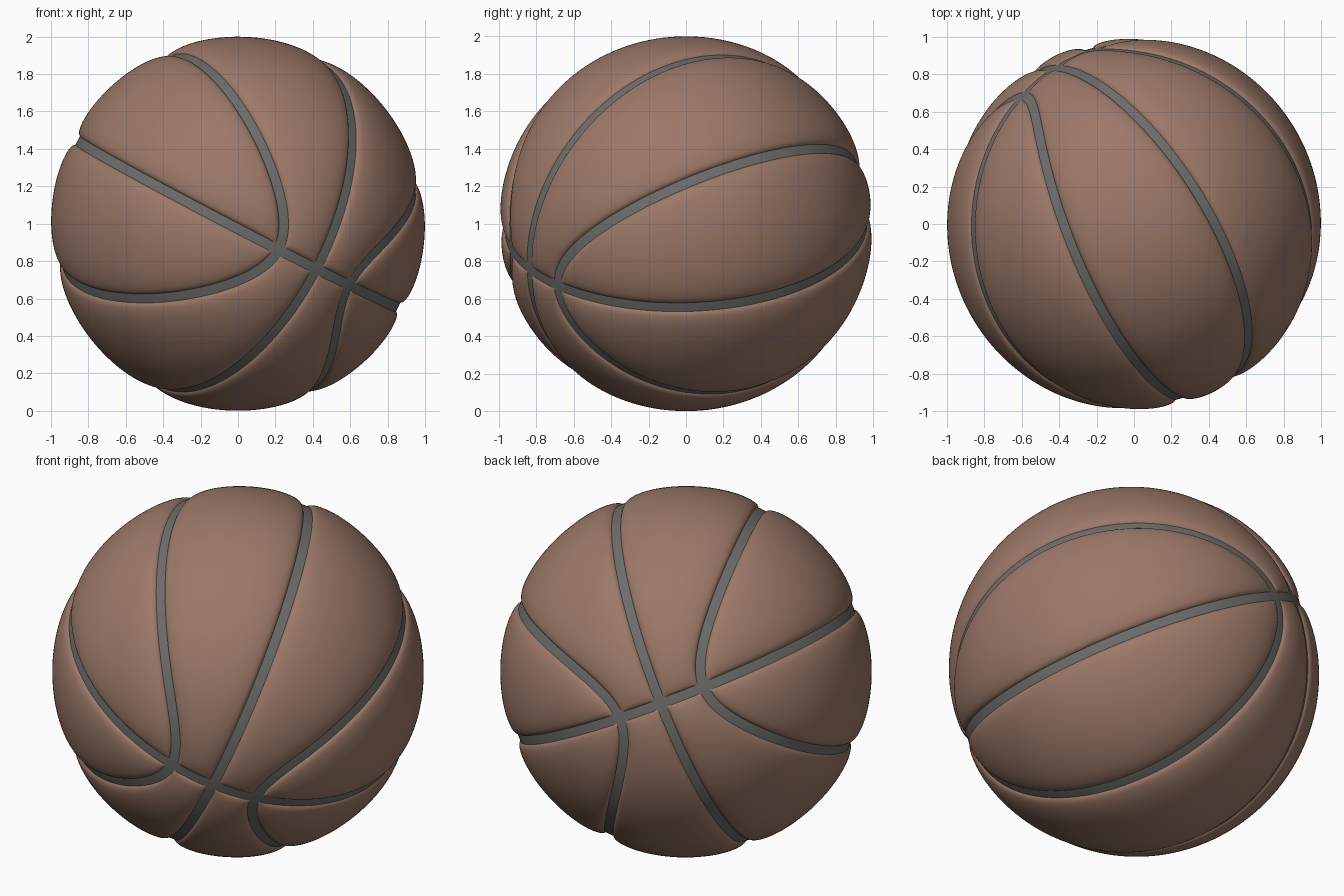
import bpy, bmesh
from math import sin, cos, pi, sqrt, exp, asin
from mathutils import Vector, kdtree

if "Cube" in bpy.data.objects:
    bpy.data.objects.remove(bpy.data.objects["Cube"])

# Ball frame: pole (seam crossing), normal of the main seam ring, side axis
NORMAL = Vector((0.461, -0.025, 0.887)).normalized()
POLE = Vector((0.435, -0.863, -0.246))
POLE = (POLE - NORMAL * POLE.dot(NORMAL)).normalized()
SIDE = POLE.cross(NORMAL)
CENTRE = (0, 0, 1)
FLOOR, HALF_W = 0.966, 0.027      # groove floor radius and half width
A, B = 0.967, 0.70                # half axes of the oval side seams


def material(name, rgb):
    m = bpy.data.materials.new(name)
    m.diffuse_color = (*rgb, 1)
    m.use_nodes = True
    m.node_tree.nodes["Principled BSDF"].inputs["Base Color"].default_value = m.diffuse_color
    return m


leather = material("brown_panel", (0.33, 0.19, 0.14))
rubber = material("grey_seam", (0.16, 0.155, 0.15))


def oval(t):
    p, n = A * cos(t), B * sin(t)
    return Vector((p, n, sqrt(1 - p * p - n * n)))


# Lookup of the oval seam for distance measuring
SAMPLES = 3000
tree = kdtree.KDTree(SAMPLES)
for i in range(SAMPLES):
    tree.insert(oval(2 * pi * i / SAMPLES), i)
tree.balance()


def lift(d):
    x = d - HALF_W
    return 1 - (0.7 * exp(-x / 0.06) + 0.3 * exp(-x / 0.008))


def puffed(v):
    """Raise a unit direction to the padded panel surface."""
    ds = (asin(min(1, abs(v.y))), asin(min(1, abs(v.z))), tree.find(v)[2])
    if min(ds) < HALF_W * 0.8:
        return v * 0.955
    k = 1
    for d in ds:
        k = min(k, lift(d)) if d < HALF_W else k * lift(d)
    return v * max(0.955, FLOOR + (1 - FLOOR) * k)


def ease(f):
    return (1 - cos(pi * f)) / 2


def lens_point(f, s):
    """Half of an oval panel, between the main ring and the oval seam."""
    t = pi * f
    p, n = A * cos(t), ease(s) * B * sin(t)
    return Vector((p, n, sqrt(1 - p * p - n * n)))


def strip_point(f, s):
    """Long panel between the second ring and the oval seam."""
    t = pi * ease(f)
    return Vector((cos(t), sin(t), 0)).lerp(oval(t), ease(s)).normalized()


def finish(ob, mat):
    ob.data.materials.append(mat)
    ob.data.polygons.foreach_set("use_smooth", [True] * len(ob.data.polygons))


def panel(name, grid, sn, sl):
    bm = bmesh.new()
    rows = [[bm.verts.new(POLE * v.x + NORMAL * (sn * v.y) + SIDE * (sl * v.z))
             for v in row] for row in grid]
    for r0, r1 in zip(rows, rows[1:]):
        for j in range(len(r0) - 1):
            quad = [r0[j], r1[j], r1[j + 1], r0[j + 1]]
            bm.faces.new(quad)
    bm.faces.ensure_lookup_table()
    mid = bm.faces[len(bm.faces) // 2]
    mid.normal_update()
    if mid.normal.dot(mid.calc_center_median()) < 0:
        bmesh.ops.reverse_faces(bm, faces=bm.faces[:])
    bmesh.ops.remove_doubles(bm, verts=bm.verts[:], dist=1e-6)
    me = bpy.data.meshes.new(name)
    bm.to_mesh(me)
    bm.free()
    ob = bpy.data.objects.new(name, me)
    ob.location = CENTRE
    bpy.context.collection.objects.link(ob)
    finish(ob, leather)


# Eight padded panels, mirrored from two computed grids
ROWS, COLS = 140, 84
for name, point in (("oval_panel", lens_point), ("long_panel", strip_point)):
    grid = [[puffed(point(i / ROWS, j / COLS)) for j in range(COLS + 1)]
            for i in range(ROWS + 1)]
    for sn in (1, -1):
        for sl in (1, -1):
            panel(f"{name}_{'upper' if sn > 0 else 'lower'}_{'a' if sl > 0 else 'b'}",
                  grid, sn, sl)

# Grey core that shows as the groove floor
bpy.ops.mesh.primitive_uv_sphere_add(segments=160, ring_count=80, radius=FLOOR, location=CENTRE)
core = bpy.context.object
core.name = "seam_core"
finish(core, rubber)
